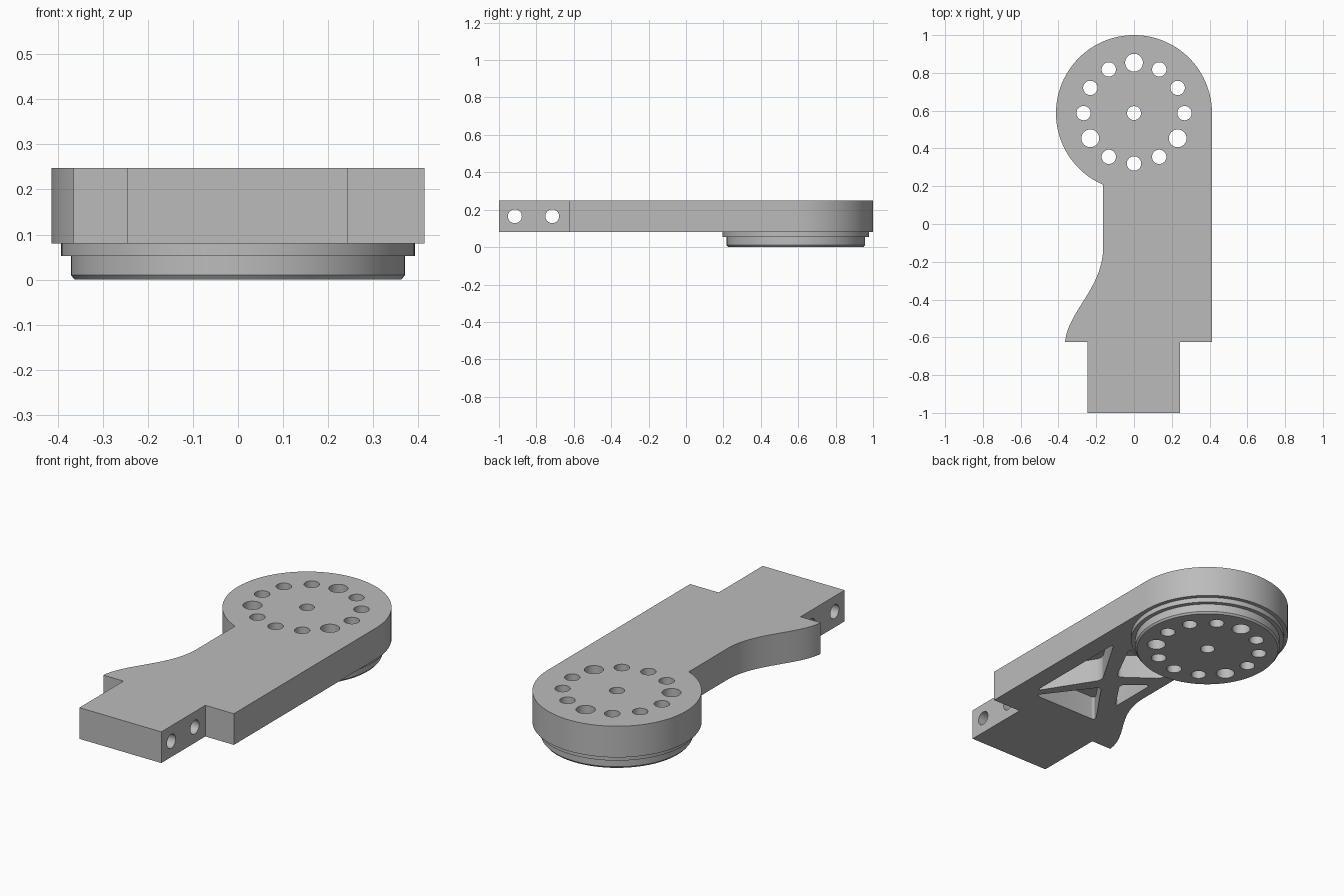
import bpy, bmesh
from math import pi, sin, cos, radians
from mathutils import Vector, Matrix
from mathutils.geometry import interpolate_bezier

cube = bpy.data.objects.get("Cube")
if cube:
    bpy.data.objects.remove(cube, do_unlink=True)

HUB_Y, HUB_R = 0.587, 0.413
BOTTOM, TOP = 0.08, 0.248
SHOULDER = -0.625

grey = bpy.data.materials.new("plain grey")
grey.use_nodes = True
color = (0.5, 0.5, 0.5, 1)
grey.diffuse_color = color
grey.node_tree.nodes["Principled BSDF"].inputs["Base Color"].default_value = color


def finish(name, bm):
    bmesh.ops.recalc_face_normals(bm, faces=bm.faces)
    mesh = bpy.data.meshes.new(name)
    bm.to_mesh(mesh)
    bm.free()
    mesh.materials.append(grey)
    obj = bpy.data.objects.new(name, mesh)
    bpy.context.collection.objects.link(obj)
    return obj


def prism(name, points, z0, z1, rounding=0):
    bm = bmesh.new()
    face = bm.faces.new([bm.verts.new((x, y, z0)) for x, y in points])
    up = bmesh.ops.extrude_face_region(bm, geom=[face])["geom"]
    bmesh.ops.translate(bm, vec=(0, 0, z1 - z0),
                        verts=[v for v in up if isinstance(v, bmesh.types.BMVert)])
    bmesh.ops.recalc_face_normals(bm, faces=bm.faces)
    if rounding:
        corners = [e for e in bm.edges
                   if abs(e.verts[0].co.z - e.verts[1].co.z) > 0.01
                   and e.calc_face_angle() > radians(35)]
        bmesh.ops.bevel(bm, geom=corners, offset=rounding, segments=5,
                        profile=0.5, affect='EDGES')
    return finish(name, bm)


def rod(name, center, radius, length, axis='Z'):
    bm = bmesh.new()
    turn = Matrix.Rotation(pi / 2, 4, 'Y') if axis == 'X' else Matrix()
    bmesh.ops.create_cone(bm, cap_ends=True, segments=40, radius1=radius,
                          radius2=radius, depth=length,
                          matrix=Matrix.Translation(center) @ turn)
    return finish(name, bm)


def cut(obj, cutters):
    for cutter in cutters:
        mod = obj.modifiers.new("cut", 'BOOLEAN')
        mod.operation, mod.solver, mod.object = 'DIFFERENCE', 'EXACT', cutter
    graph = bpy.context.evaluated_depsgraph_get()
    graph.update()
    mesh = bpy.data.meshes.new_from_object(obj.evaluated_get(graph))
    obj.modifiers.clear()
    obj.data = mesh


# Arm plate: round head, straight left side, flared right side, narrow tab
outline = [(-0.245, -1), (0.243, -1), (0.243, SHOULDER), (HUB_R, SHOULDER)]
start, end, steps = 0, radians(246.75), 72
for i in range(steps + 1):
    a = start + (end - start) * i / steps
    outline.append((HUB_R * cos(a), HUB_Y + HUB_R * sin(a)))
flare = interpolate_bezier(Vector((-0.163, -0.12)), Vector((-0.163, -0.34)),
                           Vector((-0.35, -0.46)), Vector((-0.365, SHOULDER)), 24)
outline += [(p.x, p.y) for p in flare] + [(-0.245, SHOULDER)]
arm = prism("arm_plate", outline, BOTTOM, TOP)

# Stepped hub under the head
bm = bmesh.new()
profile = [(0, 0), (0.362, 0), (0.37, 0.01), (0.37, 0.053),
           (0.392, 0.053), (0.392, BOTTOM), (0, BOTTOM)]
verts = [bm.verts.new((r, HUB_Y, z)) for r, z in profile]
edges = [bm.edges.new(pair) for pair in zip(verts, verts[1:])]
bmesh.ops.spin(bm, geom=verts + edges, cent=(0, HUB_Y, 0), axis=(0, 0, 1),
               angle=2 * pi, steps=96)
bmesh.ops.remove_doubles(bm, verts=bm.verts, dist=0.0001)
hub = finish("stepped_hub", bm)

# Bolt circle with three larger holes, and a centre hole
bolts = [rod("hole_cutter", (0, HUB_Y, 0.1), 0.037, 1)]
for i in range(12):
    a = i * pi / 6
    radius = 0.047 if i % 4 == 3 else 0.038
    bolts.append(rod("hole_cutter", (0.267 * cos(a), HUB_Y + 0.267 * sin(a), 0.1),
                     radius, 1))

# Cross holes through the tab
cross = [rod("cross_cutter", (0, y, 0.165), 0.037, 1, 'X') for y in (-0.915, -0.715)]

# Underside pockets that leave crossed ribs
pockets = [
    [(0.31, -0.41), (0.31, 0.21), (0.12, -0.11)],
    [(0.285, -0.45), (0.075, -0.17), (-0.12, -0.45)],
    [(-0.105, -0.275), (0.02, -0.09), (-0.105, 0.01)],
    [(0.085, -0.04), (0.22, 0.225), (0.11, 0.18), (0, 0.167),
     (-0.105, 0.18), (-0.105, 0.1)],
]
wells = [prism("pocket_cutter", p, BOTTOM - 0.05, 0.21, 0.03) for p in pockets]

cut(arm, bolts + cross + wells)
cut(hub, bolts)
for cutter in bolts + cross + wells:
    bpy.data.objects.remove(cutter, do_unlink=True)

# Smooth round walls, sharp edges
for obj in (arm, hub):
    bpy.ops.object.select_all(action='DESELECT')
    obj.select_set(True)
    bpy.context.view_layer.objects.active = obj
    bpy.ops.object.shade_smooth_by_angle(angle=radians(30))
